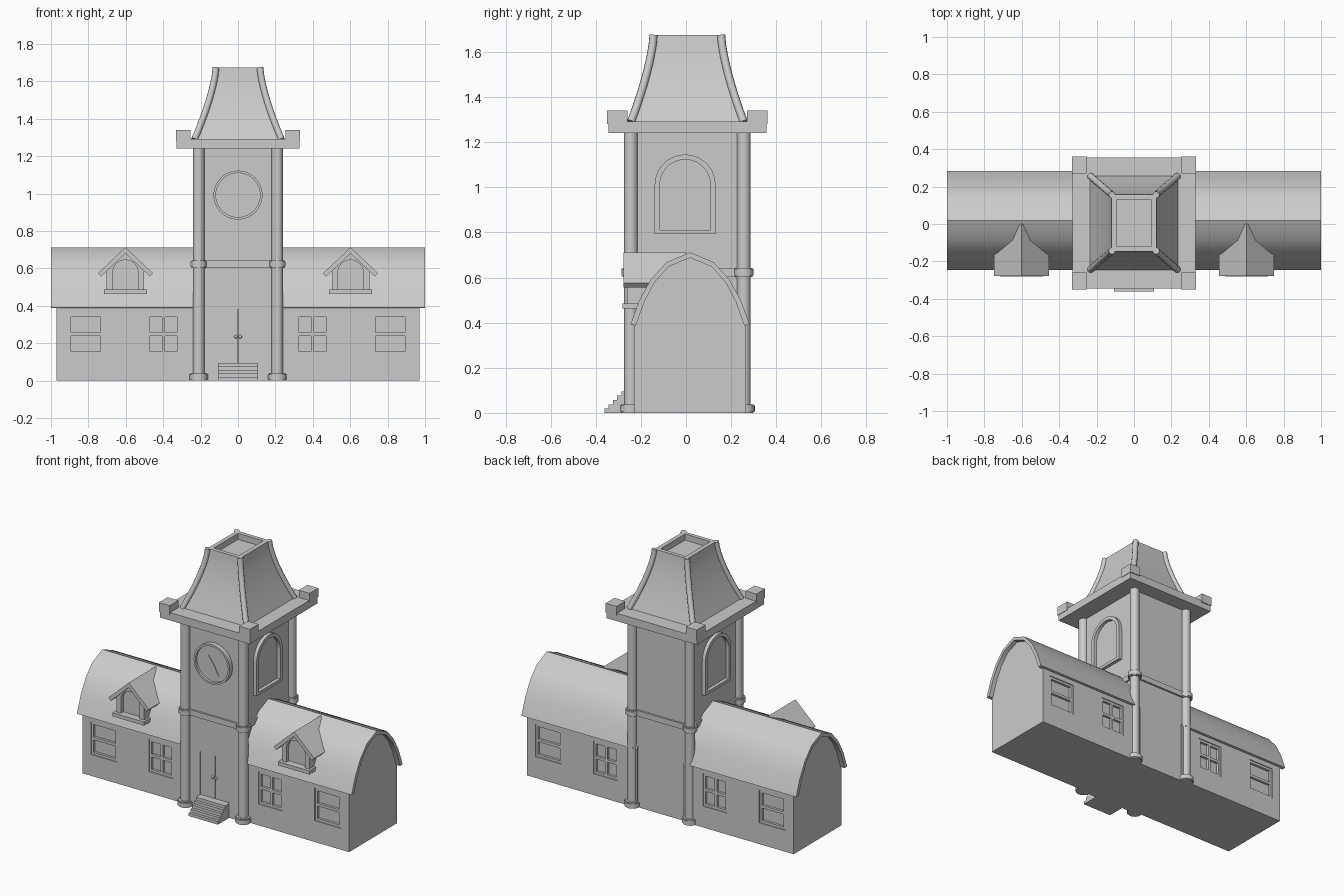
import bpy, bmesh
from math import sin, cos, pi, radians

if "Cube" in bpy.data.objects:
    bpy.data.objects.remove(bpy.data.objects["Cube"])

CY = 0.006      # tower centre in y
WY = 0.018      # wing centre in y


def finish(name, bm, smooth=False):
    bmesh.ops.recalc_face_normals(bm, faces=bm.faces)
    me = bpy.data.meshes.new(name)
    bm.to_mesh(me)
    bm.free()
    ob = bpy.data.objects.new(name, me)
    bpy.context.collection.objects.link(ob)
    if smooth:
        bpy.ops.object.select_all(action='DESELECT')
        bpy.context.view_layer.objects.active = ob
        ob.select_set(True)
        bpy.ops.object.shade_smooth_by_angle(angle=radians(35))
    return ob


def place(p, axis, d):
    return {'x': (d, p[0], p[1]), 'y': (p[0], d, p[1]), 'z': (p[0], p[1], d)}[axis]


def prism(name, pts, axis, a, b, smooth=False):
    bm = bmesh.new()
    r = [[bm.verts.new(place(p, axis, d)) for p in pts] for d in (a, b)]
    n = len(pts)
    bm.faces.new(r[0])
    bm.faces.new(r[1])
    for i in range(n):
        j = (i + 1) % n
        bm.faces.new((r[0][i], r[0][j], r[1][j], r[1][i]))
    return finish(name, bm, smooth)


def frame(name, outer, inner, axis, a, b, smooth=False):
    bm = bmesh.new()
    r = [[bm.verts.new(place(p, axis, d)) for p in pts]
         for pts, d in ((outer, a), (outer, b), (inner, b), (inner, a))]
    n = len(outer)
    for k in range(4):
        for i in range(n):
            j, m = (i + 1) % n, (k + 1) % 4
            bm.faces.new((r[k][i], r[k][j], r[m][j], r[m][i]))
    return finish(name, bm, smooth)


def rect(u0, u1, v0, v1):
    return [(u0, v0), (u1, v0), (u1, v1), (u0, v1)]


def box(name, x0, x1, y0, y1, z0, z1):
    return prism(name, rect(x0, x1, y0, y1), 'z', z0, z1)


def circle(r, u=0, v=0, n=24):
    return [(u + r * cos(2 * pi * i / n), v + r * sin(2 * pi * i / n)) for i in range(n)]


def arch(r, base, spring, u=0, n=14):
    return [(u - r, base), (u + r, base)] + [
        (u + r * cos(pi * i / n), spring + r * sin(pi * i / n)) for i in range(n + 1)]


def cut(ob, cutter):
    m = ob.modifiers.new('cut', 'BOOLEAN')
    m.operation = 'DIFFERENCE'
    m.object = cutter
    m.solver = 'EXACT'
    bpy.context.view_layer.objects.active = ob
    bpy.ops.object.modifier_apply(modifier='cut')
    bpy.data.objects.remove(cutter)


# barrel roof half profiles (offset from ridge, height)
OUT = [(0, .712), (.105, .668), (.175, .59), (.225, .50), (.265, .39)]
INN = [(0, .688), (.096, .648), (.158, .577), (.203, .492), (.24, .388)]


def both(half):
    return [(WY - d, z) for d, z in reversed(half)] + [(WY + d, z) for d, z in half[1:]]


wall_half = INN[:-1] + [(.249, .388)]
YF, YB = WY - .249, WY + .249
for s in (-1, 1):
    # wing walls and barrel roof
    wing = prism('wing_walls', [(YF, 0)] + both(INN[:-1] + [(.249, .388)]) + [(YB, 0)],
                 'x', s * .17, s * .97)
    prism('wing_roof', both(OUT) + both(INN)[::-1], 'x', s * .19, s * 1.0, True)

    # recessed windows with bars, front and back
    for xa, xb, panes in ((.72, .91, 1), (.31, .487, 2)):
        x0, x1 = sorted((s * xa, s * xb))
        z0, z1 = .14, .355
        xm, zm = (x0 + x1) / 2, (z0 + z1) / 2
        for y, d in ((YF, 1), (YB, -1)):
            ya, yb = y + d * .022, y + d * .006
            cut(wing, box('window_cutter', x0, x1, *sorted((y - d * .05, ya)), z0, z1))
            frame('window_frame', rect(x0, x1, z0, z1),
                  rect(x0 + .016, x1 - .016, z0 + .016, z1 - .016), 'y', ya, yb)
            box('window_rail', x0, x1, *sorted((ya, yb)), zm - .009, zm + .009)
            if panes == 2:
                box('window_mullion', xm - .009, xm + .009, *sorted((ya, yb)), z0, z1)

    # dormer
    cx = s * .602
    body = prism('dormer_body', [(cx - .1, .48), (cx + .1, .48), (cx + .1, .595),
                                 (cx, .69), (cx - .1, .595)], 'y', -.26, -.1)
    cut(body, prism('dormer_cutter', arch(.068, .485, .577, cx), 'y', -.3, -.235))
    prism('dormer_roof', [(cx - .147, .575), (cx, .712), (cx + .147, .575), (cx + .13, .557),
                          (cx, .68), (cx - .13, .557)], 'y', -.278, .0)
    box('dormer_sill', cx - .115, cx + .115, -.282, -.18, .462, .486)

# tower shaft with door recess
TX, TY = .21, .25
front = CY - TY
tower = box('tower', -TX, TX, front, CY + TY, 0, 1.26)
cut(tower, box('door_cutter', -.107, .107, front - .05, front + .018, .09, .38))
for s in (-1, 1):
    box('door_leaf', *sorted((s * .002, s * .107)), front + .006, front + .03, .09, .38)
    bm = bmesh.new()
    bmesh.ops.create_uvsphere(bm, u_segments=12, v_segments=8, radius=.009)
    bmesh.ops.translate(bm, verts=bm.verts, vec=(s * .012, front - .001, .235))
    finish('door_knob', bm, True)
box('tower_band', -TX - .012, TX + .012, front - .012, CY + TY + .012, .605, .642)

# front steps
for i in range(5):
    box('step', -.107, .107, -.362 + i * .019, front + .01, i * .019, (i + 1) * .019)

# corner columns with bases and rings
for sx in (-1, 1):
    for sy in (-1, 1):
        px, py = sx * .21, CY + sy * TY
        prism('column', circle(.03, px, py), 'z', 0, 1.26, True)
        for nm, r, z0, z1 in (('column_base', .049, 0, .038), ('column_ring', .043, .603, .643)):
            h = z1 - z0
            prism(nm, circle(r, px, py), 'z', z0 + h * .15, z1 - h * .15, True)
            prism(nm + '_core', circle(r - .005, px, py), 'z', z0, z1, True)

# clock on the front
CZ = .992
frame('clock_ring', circle(.131, 0, CZ, 40), circle(.118, 0, CZ, 40), 'y', front + .005, front - .03, True)
prism('clock_face', circle(.12, 0, CZ, 40), 'y', front + .005, front - .014, True)
for ang, ln in ((125, .06), (-60, .085)):
    c, t = cos(radians(ang)), sin(radians(ang))
    prism('clock_hand', [(-t * .003, CZ + c * .003), (t * .003, CZ - c * .003),
                         (c * ln, CZ + t * ln)], 'y', front - .01, front - .018)

# arched windows on the tower sides
for s in (-1, 1):
    frame('arch_window_frame', arch(.135, .793, 1.011, CY - .01), arch(.112, .812, 1.011, CY - .01),
          'x', s * (TX - .01), s * (TX + .022), True)

# cornice and its corner blocks
box('cornice', -.328, .328, CY - .35, CY + .35, 1.24, 1.292)
for sx in (-1, 1):
    for sy in (-1, 1):
        box('cornice_block', *sorted((sx * .253, sx * .331)),
            *sorted((CY + sy * .265, CY + sy * .356)), 1.28, 1.34)

# concave spire roof with recessed top
N = 10
levels = []
for i in range(N + 1):
    f = (1 - i / N) ** 1.45
    levels.append((.12 + .115 * f, .152 + .1 * f, 1.29 + .385 * i / N))
bm = bmesh.new()
rings = [[bm.verts.new((sx * hx, CY + sy * hy, z)) for sx, sy in ((-1, -1), (1, -1), (1, 1), (-1, 1))]
         for hx, hy, z in levels + [(.092, .126, 1.675), (.092, .126, 1.635)]]
bm.faces.new(rings[0])
bm.faces.new(rings[-1])
for a, b in zip(rings, rings[1:]):
    for i in range(4):
        j = (i + 1) % 4
        bm.faces.new((a[i], a[j], b[j], b[i]))
finish('spire_roof', bm, True)

# rounded hips on the spire corners
for sx in (-1, 1):
    for sy in (-1, 1):
        cu = bpy.data.curves.new('spire_hip', 'CURVE')
        cu.dimensions = '3D'
        cu.bevel_depth = .018
        cu.bevel_resolution = 3
        cu.use_fill_caps = True
        sp = cu.splines.new('POLY')
        sp.points.add(N)
        for p, (hx, hy, z) in zip(sp.points, levels):
            p.co = (sx * (hx - .002), CY + sy * (hy - .002), z, 1)
        ob = bpy.data.objects.new('spire_hip', cu)
        bpy.context.collection.objects.link(ob)
        bpy.ops.object.select_all(action='DESELECT')
        bpy.context.view_layer.objects.active = ob
        ob.select_set(True)
        bpy.ops.object.convert(target='MESH')
